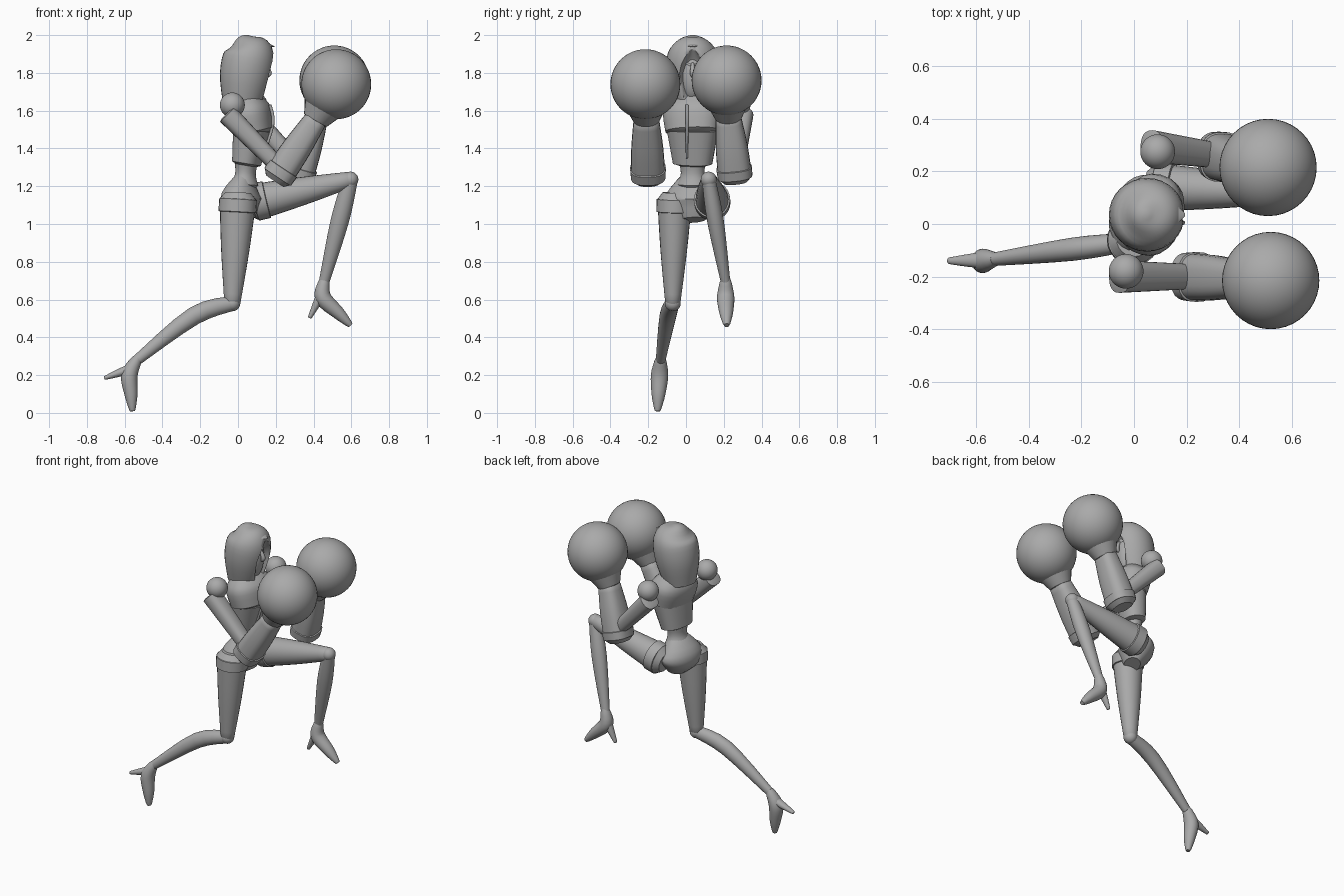
import bpy, bmesh, math
from mathutils import Vector

default_cube = bpy.data.objects.get("Cube")
if default_cube:
    bpy.data.objects.remove(default_cube, do_unlink=True)

GREY = (.4, .4, .4, 1)
grey = bpy.data.materials.new("plain grey")
grey.use_nodes = True
grey.diffuse_color = GREY
grey.node_tree.nodes["Principled BSDF"].inputs["Base Color"].default_value = GREY


def add_object(name, bm):
    bmesh.ops.recalc_face_normals(bm, faces=bm.faces)
    mesh = bpy.data.meshes.new(name)
    bm.to_mesh(mesh)
    bm.free()
    mesh.materials.append(grey)
    part = bpy.data.objects.new(name, mesh)
    bpy.context.collection.objects.link(part)
    bpy.ops.object.select_all(action='DESELECT')
    part.select_set(True)
    bpy.context.view_layer.objects.active = part
    bpy.ops.object.shade_smooth_by_angle(angle=math.radians(40))
    return part


def spline(points, steps=4):
    """Smooth curve through points that carry a radius as fourth value."""
    curve = []
    last = len(points) - 1
    for i in range(last):
        before, start, end, after = (points[max(0, min(last, i + k))] for k in range(-1, 3))
        leave, arrive, gap = (end - before) / 2, (after - start) / 2, end - start
        for step in range(steps):
            t = step / steps
            curve.append(start + leave * t + (gap * 3 - leave * 2 - arrive) * t ** 2
                         + (leave + arrive - gap * 2) * t ** 3)
    return curve + [points[last]]


def loft(name, path, radii, flat=1, side=(0, 1, 0), square=1, dome=.3, sides=24):
    """Skin along a path. flat is depth over width, square below one boxes the section."""
    curve = spline([Vector((*point, radius)) for point, radius in zip(path, radii)])
    rings = []
    for i, spot in enumerate(curve):
        ahead, behind = curve[min(i + 1, len(curve) - 1)], curve[max(i - 1, 0)]
        rings.append((spot.xyz, spot.w, (ahead - behind).xyz.normalized()))
    if dome:
        centre, radius, along = rings[0]
        rings.insert(0, (centre - along * radius * dome, radius * .7, along))
        centre, radius, along = rings[-1]
        rings.append((centre + along * radius * dome, radius * .7, along))
    bm = bmesh.new()
    loops = []
    for centre, radius, along in rings:
        across = Vector(side)
        across = (across - along * across.dot(along)).normalized()
        deep = along.cross(across) * flat
        loop = []
        for k in range(sides):
            angle = math.tau * k / sides
            c, s = (math.copysign(abs(q) ** square, q) for q in (math.cos(angle), math.sin(angle)))
            loop.append(bm.verts.new(centre + (across * c + deep * s) * radius))
        loops.append(loop)
    for lower, upper in zip(loops, loops[1:]):
        for k in range(sides):
            bm.faces.new((lower[k], lower[k - 1], upper[k - 1], upper[k]))
    bm.faces.new(loops[0])
    bm.faces.new(loops[-1])
    return add_object(name, bm)


def ball(name, centre, radius, scale=(1, 1, 1)):
    bm = bmesh.new()
    bmesh.ops.create_uvsphere(bm, u_segments=40, v_segments=24, radius=radius)
    bmesh.ops.scale(bm, verts=bm.verts, vec=scale)
    bmesh.ops.translate(bm, verts=bm.verts, vec=centre)
    return add_object(name, bm)


def upright(*stations, y=.035):
    """Path through (x, z) stations in the body's middle plane."""
    return [(x, y, z) for x, z in stations]


SHOULDER_LINE = (.25, 1, 0)
HIP_LINE = (.3, 1, 0)

# Hood shell with a pointed opening and a brim
hood = loft("hood", upright((.02, 1.62), (.04, 1.78), (.06, 1.91), (.05, 1.98), (.05, 2)),
            radii=(.1, .137, .13, .065, .01), dome=0, sides=32)
cutter = loft("hood_opening_cutter", upright((.18, 1.55), (.2, 1.8), (.2, 1.94)),
              radii=(.05, .075, .005), flat=1.2, dome=0)
cutter.hide_render = True
cutter.hide_viewport = True
opening = hood.modifiers.new("opening", 'BOOLEAN')
opening.object = cutter
opening.solver = 'EXACT'
loft("hood_brim", upright((.14, 1.95), (.19, 1.94)), radii=(.06, .01), flat=.25)

# Face with nose and brows
ball("face", (.085, .035, 1.79), .1, scale=(.7, .7, 1.4))
loft("nose", upright((.145, 1.85), (.165, 1.8), (.15, 1.78)), radii=(.008, .014, .008))
for label, turn in (("near", -1), ("far", 1)):
    loft(label + "_brow", [(.145, .035 + turn * .01, 1.84), (.135, .035 + turn * .05, 1.86)],
         radii=(.007, .004), side=(0, 0, 1))

# Neck, chest, ribs and waist
loft("neck", upright((.04, 1.56), (.05, 1.7)), radii=(.06, .05))
loft("upper_chest", upright((.085, 1.49), (.06, 1.6), (.05, 1.67)), radii=(.145, .155, .1),
     flat=.72, side=SHOULDER_LINE, square=.85, dome=.15)
loft("rib_cage", upright((.045, 1.32), (.075, 1.5)), radii=(.105, .138),
     flat=.7, side=SHOULDER_LINE, square=.85, dome=.1)
loft("chest_ridge", upright((.17, 1.63), (.185, 1.53), (.13, 1.35), y=.005),
     radii=(.008, .008, .006))
loft("waist", upright((.045, 1.36), (.04, 1.27), (.035, 1.21)), radii=(.08, .063, .085),
     flat=.85, side=HIP_LINE)
loft("pelvis", upright((.03, 1.23), (.015, 1.13), (.035, 1.05)), radii=(.085, .155, .1),
     flat=.68, side=HIP_LINE)

# Arms with boxing gloves: shoulder, elbow, wrist, glove
arms = {
    "near": ((-.03, -.18, 1.63), (.21, -.2, 1.31), (.41, -.21, 1.55), (.52, -.215, 1.74)),
    "far": ((.09, .275, 1.63), (.32, .26, 1.31), (.415, .225, 1.56), (.51, .215, 1.76)),
}
for label, joints in arms.items():
    shoulder, elbow, wrist, glove = map(Vector, joints)
    ball(label + "_shoulder", shoulder, .066)
    sleeve = shoulder + Vector((-.025, math.copysign(.02, shoulder.y), -.05))
    loft(label + "_upper_arm", [sleeve, elbow], radii=(.062, .048), flat=.9,
         square=.8, dome=.1)
    base = elbow - Vector((0, 0, .06))
    length = wrist - base
    loft(label + "_forearm", [base, base + length / 2, wrist], radii=(.09, .085, .068),
         flat=.9, square=.75)
    loft(label + "_elbow_plate", [base, base + length * .15], radii=(.092, .095),
         flat=.92, square=.75, dome=.1)
    loft(label + "_glove_cuff", [wrist, wrist.lerp(glove, .5)], radii=(.07, .12), dome=.1)
    ball(label + "_glove", glove, .185)

# Legs: hip, knee, ankle, instep, toe, heel, then upward bow of the shin
legs = {
    "trailing": ((0, -.06, 1.13), (-.03, -.07, .58), (-.54, -.135, .275),
                 (-.575, -.14, .2), (-.56, -.15, .025), (-.705, -.14, .185), .055),
    "forward": ((.09, .14, 1.115), (.595, .12, 1.235), (.455, .21, .69),
                (.45, .21, .61), (.585, .215, .475), (.38, .21, .505), 0),
}
for label, (*joints, bow) in legs.items():
    hip, knee, ankle, instep, toe, heel = map(Vector, joints)
    middle = hip.lerp(knee, .5)
    loft(label + "_thigh", [hip, middle, knee], radii=(.092, .07, .04), flat=1.06, dome=.4)
    loft(label + "_hip_band", [hip, hip.lerp(knee, .12)], radii=(.096, .096),
         flat=1.04, dome=.1)
    ball(label + "_knee", knee, .042)
    calf = knee.lerp(ankle, .4) + Vector((0, 0, bow))
    loft(label + "_shin", [knee, calf, ankle], radii=(.036, .044, .025), flat=1.1)
    loft(label + "_foot", [ankle, instep, instep.lerp(toe, .6), toe],
         radii=(.032, .046, .036, .02), flat=.95, dome=.8)
    root = ankle.lerp(instep, .5)
    loft(label + "_heel", [root, root.lerp(heel, .6), heel], radii=(.034, .022, .012), flat=.85)
